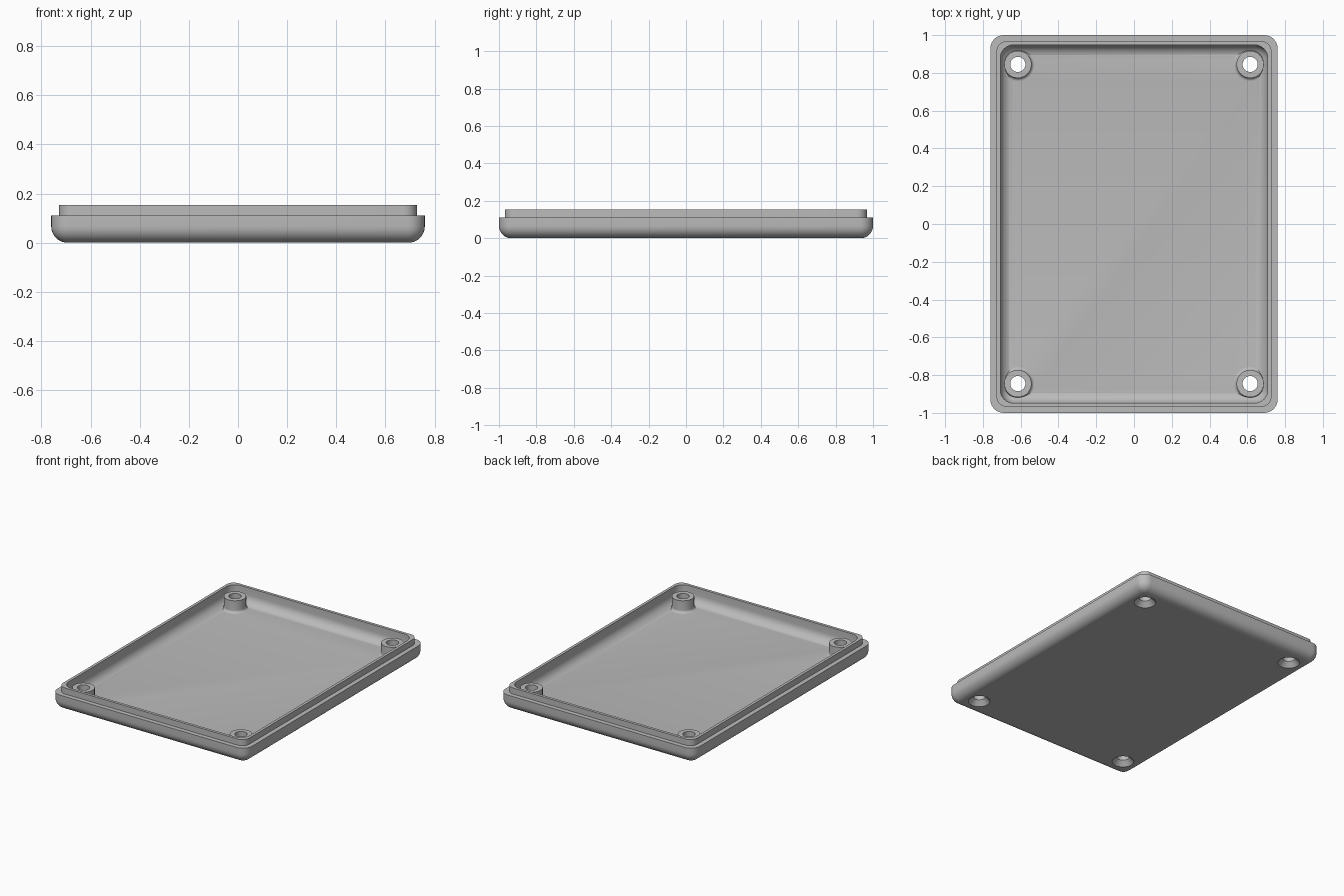
import bpy, bmesh, math

if "Cube" in bpy.data.objects:
    bpy.data.objects.remove(bpy.data.objects["Cube"])

HX, HY = 0.76, 1.0           # half size of the tray
RIM, STEP, FLOOR = 0.153, 0.11, 0.04
POST_X, POST_Y, POST_TOP = 0.615, 0.845, 0.125

grey = bpy.data.materials.new("plain grey")
grey.use_nodes = True
grey.diffuse_color = (0.5, 0.5, 0.5, 1)
grey.node_tree.nodes["Principled BSDF"].inputs["Base Color"].default_value = (0.5, 0.5, 0.5, 1)


def add_object(name, bm):
    bmesh.ops.recalc_face_normals(bm, faces=bm.faces)
    mesh = bpy.data.meshes.new(name)
    bm.to_mesh(mesh)
    bm.free()
    mesh.materials.append(grey)
    obj = bpy.data.objects.new(name, mesh)
    bpy.context.collection.objects.link(obj)
    return obj


def loft(bm, rings, caps):
    loops = [[bm.verts.new(p) for p in ring] for ring in rings]
    n = len(loops[0])
    pairs = list(zip(loops, loops[1:]))
    if caps:
        bm.faces.new(loops[0])
        bm.faces.new(loops[-1])
    else:
        pairs.append((loops[-1], loops[0]))
    for a, b in pairs:
        for i in range(n):
            j = (i + 1) % n
            bm.faces.new((a[i], a[j], b[j], b[i]))


def rounded_rectangle(inset, radius, z, steps=8):
    points = []
    for q, (sx, sy) in enumerate(((1, 1), (-1, 1), (-1, -1), (1, -1))):
        for k in range(steps + 1):
            a = math.pi / 2 * (q + k / steps)
            points.append((sx * (HX - inset - radius) + radius * math.cos(a),
                           sy * (HY - inset - radius) + radius * math.sin(a), z))
    return points


def circle(x, y, radius, z, n=40):
    return [(x + radius * math.cos(2 * math.pi * i / n),
             y + radius * math.sin(2 * math.pi * i / n), z) for i in range(n)]


def combine(target, other, operation):
    mod = target.modifiers.new(operation.title(), "BOOLEAN")
    mod.operation, mod.solver, mod.object = operation, "EXACT", other
    bpy.ops.object.select_all(action="DESELECT")
    bpy.context.view_layer.objects.active = target
    target.select_set(True)
    bpy.ops.object.modifier_apply(modifier=mod.name)
    bpy.data.objects.remove(other)


# Tray shell: rounded underside, stepped lip, coved interior
quarter = [math.pi / 2 * k / 8 for k in range(9)]
under, cove = 0.066, 0.065
rings = []
for a in quarter:
    d = under * (1 - math.sin(a))
    rings.append(rounded_rectangle(d, 0.07 - d, under * (1 - math.cos(a))))
rings += [rounded_rectangle(0, 0.07, STEP), rounded_rectangle(0.032, 0.055, STEP),
          rounded_rectangle(0.032, 0.055, RIM), rounded_rectangle(0.052, 0.07, RIM)]
for a in quarter:
    d = cove * (1 - math.cos(a))
    rings.append(rounded_rectangle(0.052 + d, 0.07 - d, FLOOR + cove * (1 - math.sin(a))))
bm = bmesh.new()
loft(bm, rings, True)
tray = add_object("tray", bm)

# Screw posts with flared feet, then countersunk holes through them
corners = [(sx * POST_X, sy * POST_Y) for sx in (-1, 1) for sy in (-1, 1)]
foot = 0.018
for x, y in corners:
    bm = bmesh.new()
    flare = [circle(x, y, 0.072 + foot * (1 - math.sin(a)), FLOOR + foot * (1 - math.cos(a)))
             for a in quarter]
    loft(bm, [circle(x, y, 0.072 + foot, FLOOR - 0.01)] + flare
         + [circle(x, y, 0.072, POST_TOP)], True)
    combine(tray, add_object("screw_post", bm), "UNION")
for x, y in corners:
    bm = bmesh.new()
    loft(bm, [circle(x, y, 0.08, -0.01), circle(x, y, 0.04, 0.034),
              circle(x, y, 0.04, 0.2)], True)
    combine(tray, add_object("screw_hole", bm), "DIFFERENCE")

bpy.ops.object.shade_smooth_by_angle(angle=math.radians(30))
